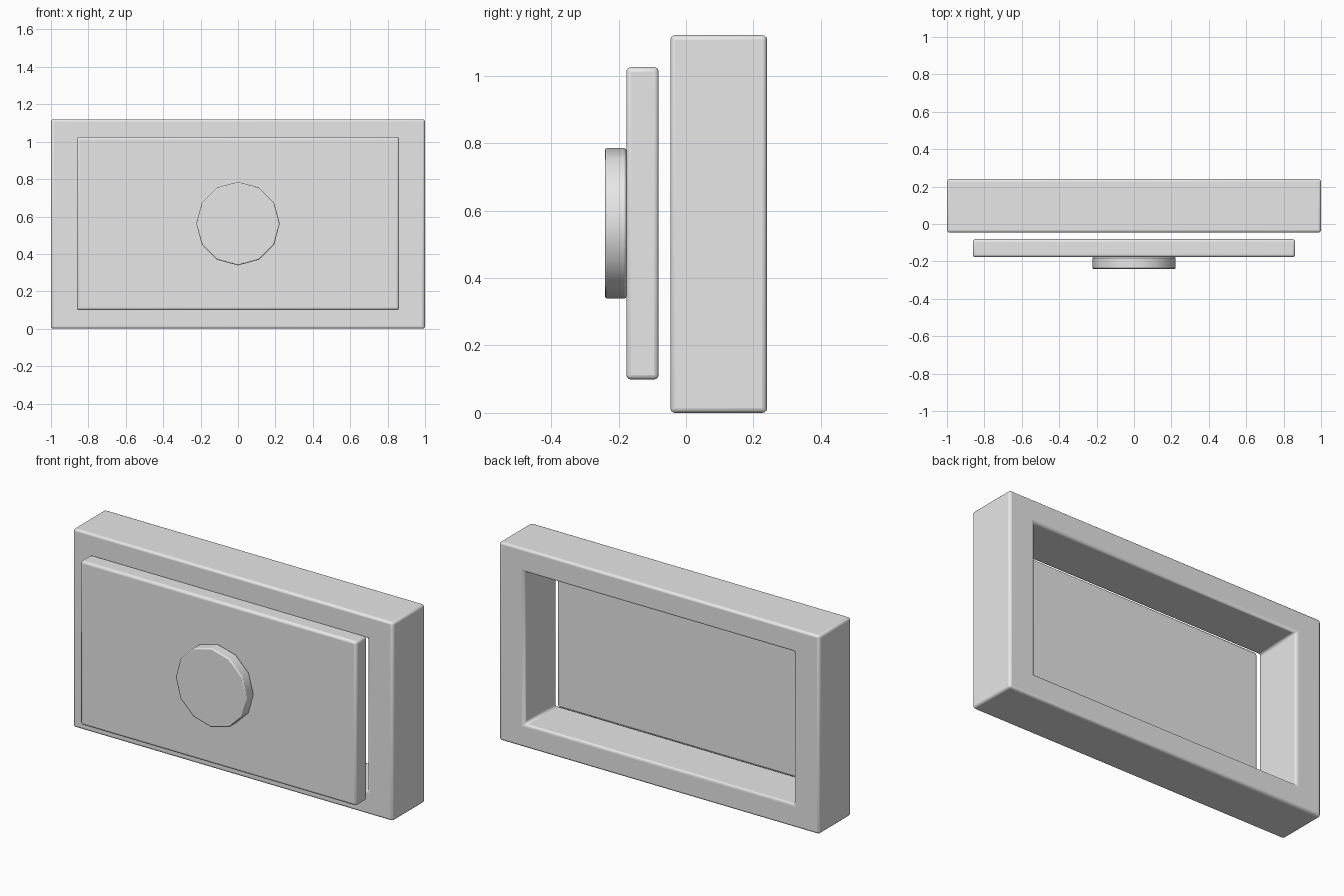
import bpy, bmesh, math
from mathutils import Matrix

old = bpy.data.objects.get("Cube")
if old:
    bpy.data.objects.remove(old, do_unlink=True)

grey = bpy.data.materials.new("light_grey")
grey.use_nodes = True
colour = (0.8, 0.8, 0.8, 1)
grey.diffuse_color = colour
grey.node_tree.nodes["Principled BSDF"].inputs["Base Color"].default_value = colour

MID_Z = 0.56


def finish(name, bm, bevel, segments=3):
    """Turn a bmesh into a softly bevelled, smooth shaded object."""
    bmesh.ops.recalc_face_normals(bm, faces=bm.faces)
    mesh = bpy.data.meshes.new(name)
    bm.to_mesh(mesh)
    bm.free()
    obj = bpy.data.objects.new(name, mesh)
    bpy.context.collection.objects.link(obj)
    mesh.materials.append(grey)
    mod = obj.modifiers.new("soft_edges", "BEVEL")
    mod.width = bevel
    mod.segments = segments
    mod.limit_method = "ANGLE"
    mod.angle_limit = math.radians(50)
    bpy.ops.object.select_all(action="DESELECT")
    obj.select_set(True)
    bpy.context.view_layer.objects.active = obj
    bpy.ops.object.shade_smooth_by_angle(angle=math.radians(40))
    return obj


def ring(bm, half_x, half_z, y):
    return [bm.verts.new((sx * half_x, y, MID_Z + sz * half_z))
            for sx, sz in ((-1, -1), (1, -1), (1, 1), (-1, 1))]


# Deep rectangular frame, open right through
bm = bmesh.new()
front, back = -0.046, 0.24
loops = [ring(bm, 1.0, 0.56, front), ring(bm, 1.0, 0.56, back),
         ring(bm, 0.84, 0.43, back), ring(bm, 0.84, 0.43, front)]
for a, b in zip(loops, loops[1:] + loops[:1]):
    for i in range(4):
        j = (i + 1) % 4
        bm.faces.new((a[i], a[j], b[j], b[i]))
finish("outer_frame", bm, 0.014)

# Flat panel floating just in front of the frame
bm = bmesh.new()
bmesh.ops.create_cube(bm, size=1, matrix=Matrix.Translation((0, -0.129, 0.562))
                      @ Matrix.Diagonal((1.724, 0.096, 0.926, 1)))
finish("front_panel", bm, 0.014)

# Twelve-sided button on the panel
bm = bmesh.new()
bmesh.ops.create_cone(bm, cap_ends=True, segments=12, radius1=0.223, radius2=0.223,
                      depth=0.063, matrix=Matrix.Translation((0, -0.2085, 0.562))
                      @ Matrix.Rotation(math.pi / 2, 4, "X"))
finish("round_button", bm, 0.006, 2)
